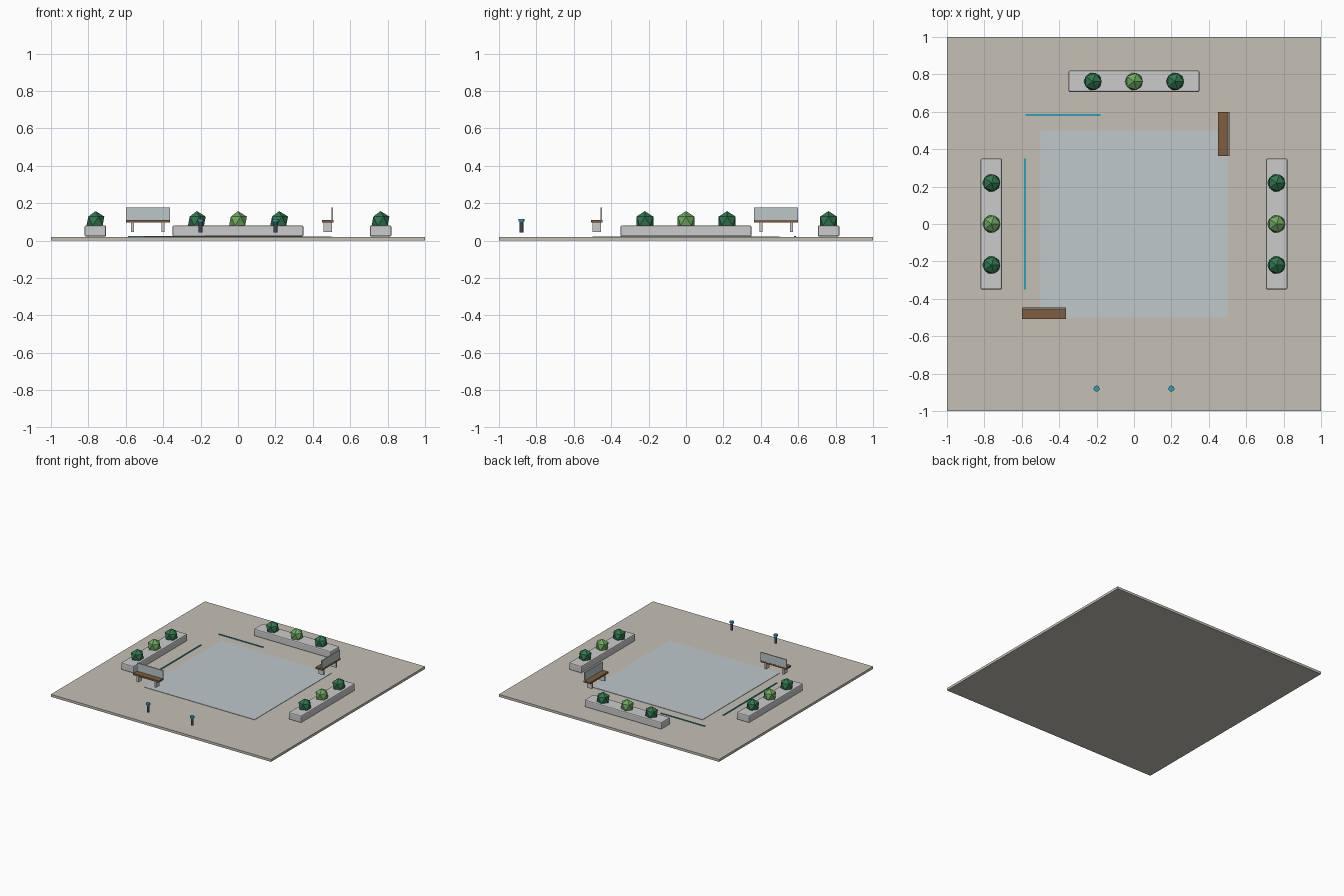
import bpy
from math import radians, pi
from mathutils import Matrix, Vector

if "Cube" in bpy.data.objects:
    bpy.data.objects.remove(bpy.data.objects["Cube"])


def material(name, rgb):
    m = bpy.data.materials.new(name)
    m.diffuse_color = (*rgb, 1)
    m.use_nodes = True
    m.node_tree.nodes["Principled BSDF"].inputs["Base Color"].default_value = m.diffuse_color
    return m


STONE = material("paving", (0.56, 0.53, 0.46))
PALE = material("pale_blue", (0.52, 0.58, 0.60))
GLASS = material("back_panel", (0.50, 0.57, 0.58))
WOOD = material("wood", (0.22, 0.11, 0.05))
CYAN = material("cyan", (0.03, 0.35, 0.48))
DARK = material("dark_metal", (0.04, 0.06, 0.08))
GREEN = material("dark_leaf", (0.03, 0.19, 0.08))
LIGHT = material("light_leaf", (0.15, 0.40, 0.11))


def finish(name, mat):
    o = bpy.context.object
    o.name = o.data.name = name
    if mat:
        o.data.materials.append(mat)
    return o


def box(name, lo, hi, mat=None, frame=Matrix(), bevel=0):
    """Box between two corners, placed in an optional local frame."""
    lo, hi = Vector(lo), Vector(hi)
    bpy.ops.mesh.primitive_cube_add(size=1)
    o = finish(name, mat)
    o.data.transform(Matrix.Translation((lo + hi) / 2) @ Matrix.Diagonal((*(hi - lo), 1)))
    o.matrix_world = frame
    if bevel:
        b = o.modifiers.new("soft_edges", 'BEVEL')
        b.width, b.segments = bevel, 2
    return o


def cylinder(name, x, y, z0, z1, r, mat):
    bpy.ops.mesh.primitive_cylinder_add(vertices=16, radius=r, depth=z1 - z0,
                                        location=(x, y, (z0 + z1) / 2))
    o = finish(name, mat)
    bpy.ops.object.shade_smooth_by_angle(angle=radians(40))
    return o


# Plaza floor, central panel and inlaid light strips
box("paving", (-1, -1, 0), (1, 1, 0.02), STONE)
box("central_panel", (-0.5, -0.5, 0.018), (0.5, 0.5, 0.023), PALE)
box("side_strip", (-0.587, -0.35, 0.018), (-0.577, 0.35, 0.025), CYAN)
box("back_strip", (-0.58, 0.578, 0.018), (-0.18, 0.588, 0.025), CYAN)

# Planters with three shrubs each: back, left, right
for side, angle in (("back", 0), ("left", pi / 2), ("right", -pi / 2)):
    frame = Matrix.Rotation(angle, 4, 'Z')
    box(side + "_planter", (-0.35, 0.705, 0.022), (0.35, 0.82, 0.081),
        frame=frame, bevel=0.008)
    for i in (-1, 0, 1):
        bpy.ops.mesh.primitive_ico_sphere_add(subdivisions=1, radius=0.053,
                                              location=frame @ Vector((0.22 * i, 0.762, 0.105)))
        finish(side + "_shrub", GREEN if i else LIGHT)

# Benches: wooden seat, upright back panel, two slab legs
for side, x, y, angle in (("front", -0.482, -0.477, 0), ("back", 0.48, 0.482, -pi / 2)):
    frame = Matrix.Translation((x, y, 0)) @ Matrix.Rotation(angle, 4, 'Z')
    box(side + "_bench_seat", (-0.118, -0.03, 0.097), (0.118, 0.03, 0.111), WOOD, frame)
    box(side + "_bench_back", (-0.118, 0.02, 0.111), (0.118, 0.029, 0.178), GLASS, frame)
    for lx in (-0.081, 0.081):
        box(side + "_bench_leg", (lx - 0.008, -0.024, 0.046), (lx + 0.008, 0.022, 0.097),
            None, frame)

# Entrance bollards with lit caps
for x in (-0.2, 0.2):
    cylinder("bollard_post", x, -0.88, 0.044, 0.102, 0.011, DARK)
    cylinder("bollard_cap", x, -0.88, 0.102, 0.117, 0.016, CYAN)
